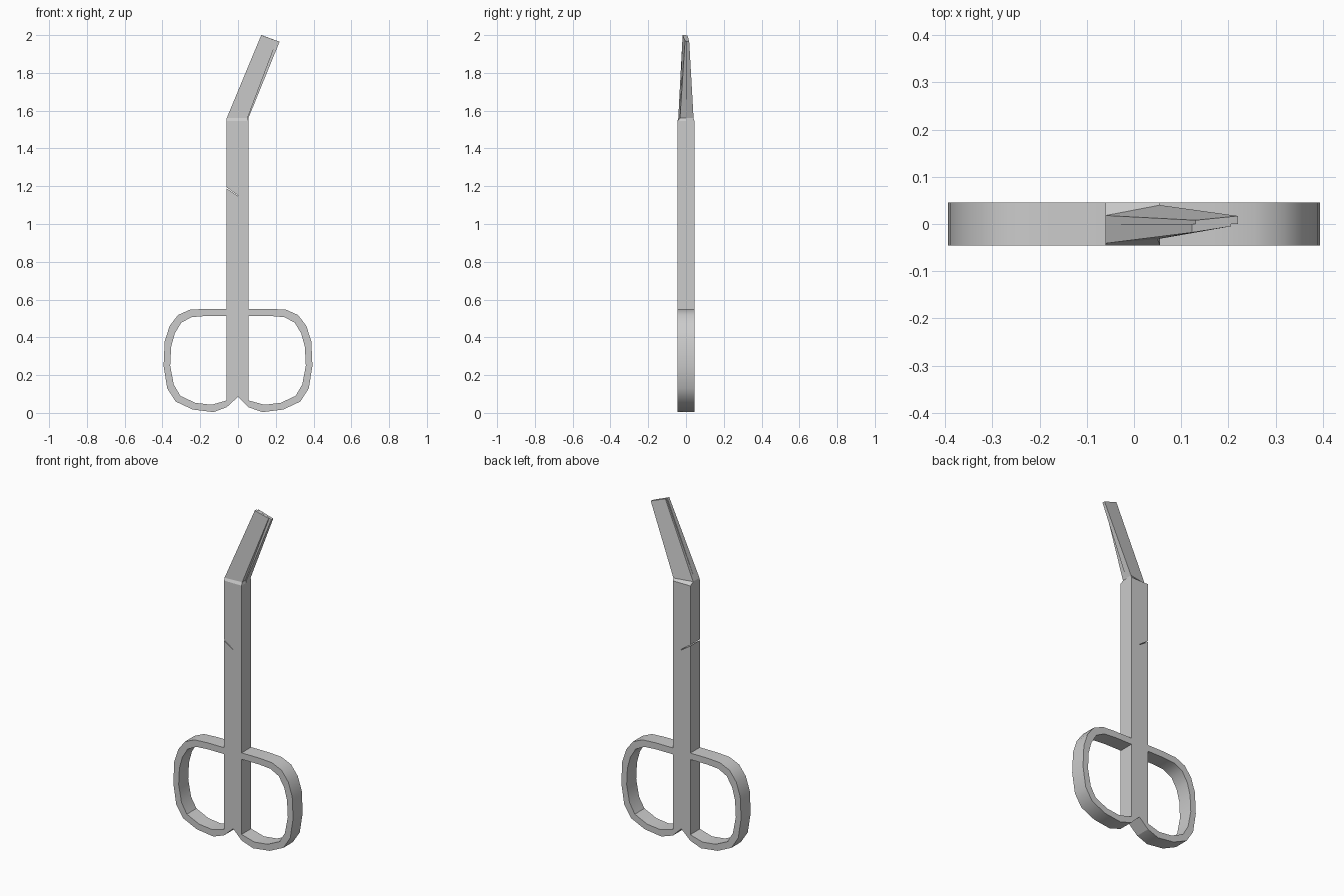
import bpy, bmesh

if "Cube" in bpy.data.objects:
    bpy.data.objects.remove(bpy.data.objects["Cube"])

L, R, D = -0.06, 0.055, 0.045   # shaft left/right edges and half depth


def finish(name, bm, smooth=False):
    bmesh.ops.remove_doubles(bm, verts=bm.verts, dist=1e-5)
    bmesh.ops.recalc_face_normals(bm, faces=bm.faces)
    me = bpy.data.meshes.new(name)
    bm.to_mesh(me)
    bm.free()
    ob = bpy.data.objects.new(name, me)
    bpy.context.collection.objects.link(ob)
    if smooth:
        bpy.ops.object.select_all(action='DESELECT')
        ob.select_set(True)
        bpy.context.view_layer.objects.active = ob
        bpy.ops.object.shade_smooth_by_angle(angle=0.6)
    return ob


def loft(name, sections, smooth=False):
    """Skin a list of equal-sized point loops and cap both ends."""
    bm = bmesh.new()
    loops = [[bm.verts.new(p) for p in s] for s in sections]
    n = len(loops[0])
    for a, b in zip(loops, loops[1:]):
        for i in range(n):
            j = (i + 1) % n
            bm.faces.new((a[i], a[j], b[j], b[i]))
    bm.faces.new(loops[0])
    bm.faces.new(loops[-1])
    return finish(name, bm, smooth)


# Shaft: extruded outline with a thin slanted seam cut into the left half
outline = [(0, 0.085), (R, 0.03), (R, 1.545), (L, 1.545), (L, 1.194),
           (0, 1.151), (0, 1.148), (L, 1.188), (L, 0.03)]
loft("shaft", [[(x, y, z) for x, z in outline] for y in (-D, D)])

# Finger loops: matching outer and inner outline points, swept as a flat band
outer = [(R, 0.03), (0.13, 0.004), (0.24, 0.018), (0.33, 0.06), (0.375, 0.13),
         (0.394, 0.25), (0.388, 0.38), (0.362, 0.46), (0.318, 0.518),
         (0.255, 0.546), (0.17, 0.551), (R, 0.551)]
inner = [(R, 0.066), (0.14, 0.043), (0.225, 0.053), (0.305, 0.09), (0.34, 0.15),
         (0.359, 0.25), (0.354, 0.35), (0.335, 0.42), (0.3, 0.478),
         (0.245, 0.507), (0.17, 0.513), (R, 0.513)]
for name, s in (("right_finger_loop", 1), ("left_finger_loop", -1)):
    sections = []
    for (xo, zo), (xi, zi) in zip(outer, inner):
        if s < 0 and xo == R:
            xo = xi = -L
        sections.append([(s * xo, -D, zo), (s * xo, D, zo),
                         (s * xi, D, zi), (s * xi, -D, zi)])
    loft(name, sections, True)


# Angled blades: wedge sections meeting at y = 0, thinning towards the tip
def blade(name, sign, base, tip, base_x, tip_left, tip_right):
    def section(left, right, yl, yr):
        return [(left[0], 0, left[1]), (right[0], 0, right[1]),
                (right[0], sign * yr, right[1]), (left[0], sign * yl, left[1])]
    loft(name, [section((L, 1.545), (R, 1.545), D, D),
                section((L, 1.56), (base_x, 1.56), *base),
                section(tip_left, tip_right, *tip)])


blade("front_blade", -1, (0.041, 0.032), (0.018, 0.005), 0.05,
      (0.123, 2.0), (0.205, 1.97))
blade("back_blade", 1, (0.018, 0.04), (0.008, 0.017), R,
      (0.13, 1.998), (0.22, 1.965))
